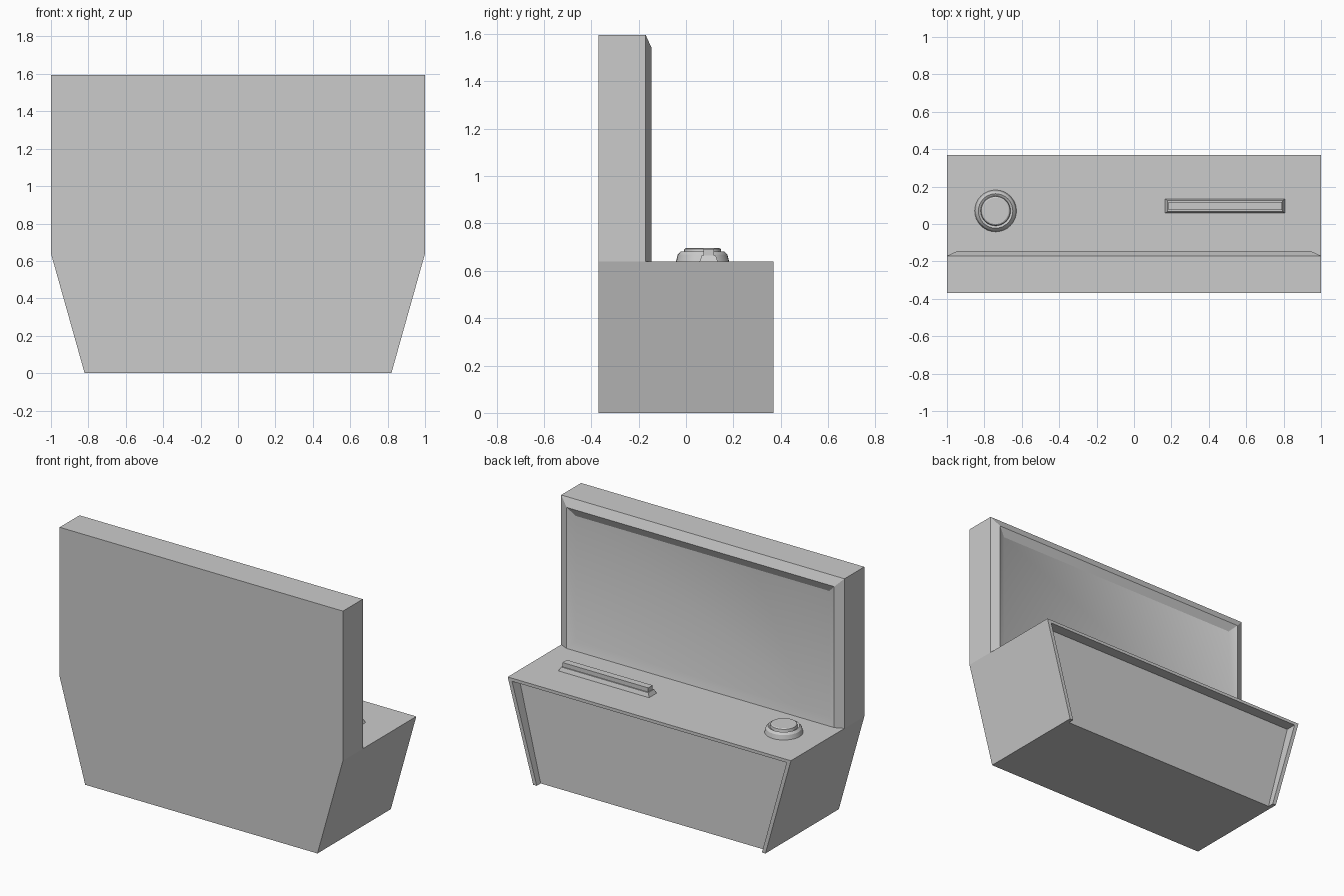
import bpy, bmesh, math

if "Cube" in bpy.data.objects:
    bpy.data.objects.remove(bpy.data.objects["Cube"])

DECK, TOP, BACK, FRONT, WALL = 0.64, 1.595, -0.37, 0.37, -0.17


def finish(bm, name):
    bmesh.ops.remove_doubles(bm, verts=bm.verts, dist=1e-5)
    bmesh.ops.recalc_face_normals(bm, faces=bm.faces)
    mesh = bpy.data.meshes.new(name)
    bm.to_mesh(mesh)
    bm.free()
    obj = bpy.data.objects.new(name, mesh)
    bpy.context.collection.objects.link(obj)
    return obj


def half_width(z):
    return 0.82 + 0.18 * min(z / DECK, 1)


def face(bm, pts, smooth=False):
    f = bm.faces.new([bm.verts.new(p) for p in pts])
    f.smooth = smooth


def arch(inset, y_low, y_high, z_low, z_high):
    """Four corners: lower left, upper left, upper right, lower right."""
    a, b = half_width(z_low) - inset, half_width(z_high) - inset
    return [(-a, y_low, z_low), (-b, y_high, z_high),
            (b, y_high, z_high), (a, y_low, z_low)]


def strips(bm, loop_a, loop_b, sides=3):
    for i in range(sides):
        j = (i + 1) % 4
        face(bm, [loop_a[i], loop_a[j], loop_b[j], loop_b[i]])


# cabinet: tapered base and upright back
bm = bmesh.new()
for s in (-1, 1):
    face(bm, [(s * half_width(z), y, z) for y, z in
              ((BACK, 0), (FRONT, 0), (FRONT, DECK), (WALL, DECK), (BACK, DECK))])
    face(bm, [(s, y, z) for y, z in
              ((BACK, DECK), (WALL, DECK), (WALL, TOP), (BACK, TOP))])
face(bm, arch(0, BACK, BACK, 0, DECK))
face(bm, arch(0, BACK, BACK, DECK, TOP))
face(bm, [(-1, BACK, TOP), (1, BACK, TOP), (1, WALL, TOP), (-1, WALL, TOP)])
face(bm, [(-1, WALL, DECK), (1, WALL, DECK), (1, FRONT, DECK), (-1, FRONT, DECK)])

# recessed base panel, open at the bottom
outer = arch(0, FRONT, FRONT, 0, DECK)
inner = arch(0.025, FRONT, FRONT, 0, DECK - 0.02)
deep = arch(0.025, FRONT - 0.04, FRONT - 0.07, 0, DECK - 0.02)
strips(bm, outer, inner)
strips(bm, inner, deep)
face(bm, deep)
face(bm, [(-0.82, BACK, 0), (0.82, BACK, 0), outer[3], inner[3], deep[3],
          deep[0], inner[0], outer[0]])
finish(bm, "cabinet")

# upright surround with sloped rim and dished panel
bm = bmesh.new()
rim = arch(0, WALL, WALL, DECK, TOP)
lip = arch(0.055, WALL + 0.025, WALL + 0.025, DECK, TOP - 0.055)
dish = arch(0.105, WALL + 0.002, WALL + 0.002, DECK + 0.05, TOP - 0.105)
strips(bm, rim, lip)
strips(bm, lip, dish, 4)
face(bm, dish)
for f in list(bm.faces)[3:]:
    f.smooth = True
list(bm.faces)[4].smooth = False
finish(bm, "upright_panel")

# round knob, revolved profile
bm = bmesh.new()
n = 32
profile = [(0.113, 0.635), (0.105, 0.668), (0.092, 0.682), (0.08, 0.675),
           (0.077, 0.692), (0.07, 0.696)]
rings = [[bm.verts.new((-0.74 + r * math.cos(2 * math.pi * i / n),
                        0.07 + r * math.sin(2 * math.pi * i / n), z))
          for i in range(n)] for r, z in profile]
for a, b in zip(rings, rings[1:]):
    for i in range(n):
        j = (i + 1) % n
        bm.faces.new((a[i], a[j], b[j], b[i]))
bm.faces.new(rings[-1])
knob = finish(bm, "knob")
bpy.context.view_layer.objects.active = knob
knob.select_set(True)
bpy.ops.object.shade_smooth_by_angle(angle=math.radians(25))

# long bar on a sloped plinth
bm = bmesh.new()
steps = [(0.323, 0.04, 0.635), (0.308, 0.029, 0.665),
         (0.303, 0.022, 0.665), (0.303, 0.022, 0.692)]
loops = [[(0.487 + sx * a, 0.096 + sy * b, z)
          for sx, sy in ((-1, -1), (1, -1), (1, 1), (-1, 1))] for a, b, z in steps]
for a, b in zip(loops, loops[1:]):
    strips(bm, a, b, 4)
face(bm, loops[-1])
finish(bm, "slide_bar")
